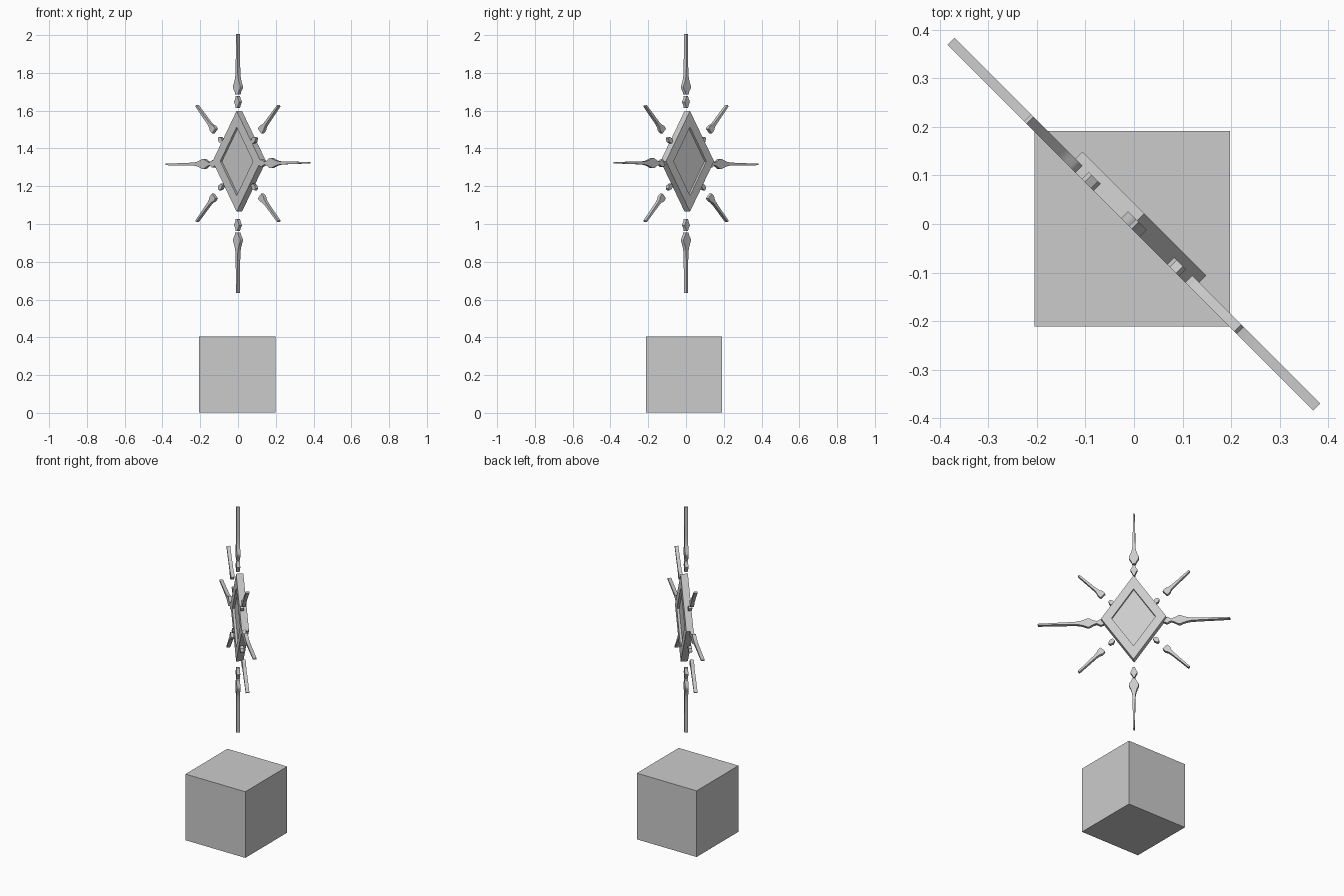
import bpy, bmesh, math
from mathutils import Vector

if "Cube" in bpy.data.objects:
    bpy.data.objects.remove(bpy.data.objects["Cube"])

S = math.sqrt(0.5)
CZ = 1.32  # height of the star centre


def place(u, n, v, cz=CZ):
    # star plane runs diagonally between +x and -y
    return Vector((S * (u + n), S * (n - u), cz + v))


def finish(bm, name, smooth=False):
    bmesh.ops.recalc_face_normals(bm, faces=bm.faces)
    mesh = bpy.data.meshes.new(name)
    bm.to_mesh(mesh)
    bm.free()
    ob = bpy.data.objects.new(name, mesh)
    bpy.context.collection.objects.link(ob)
    if smooth:
        bpy.ops.object.select_all(action='DESELECT')
        ob.select_set(True)
        bpy.context.view_layer.objects.active = ob
        bpy.ops.object.shade_smooth_by_angle(angle=math.radians(35))
    return ob


def flat_part(name, profile, angle, start, scale=1.0, wscale=1.0, smooth=True):
    # mirrored (distance, half width) profile, extruded to an even thickness
    pts = [(r, w) for r, w in profile] + [(r, -w) for r, w in reversed(profile) if w > 0]
    ca, sa = math.cos(angle), math.sin(angle)
    bm = bmesh.new()
    layers = []
    for n in (-0.0105, 0.0095):
        ring = []
        for r, w in pts:
            r, w = start + r * scale, w * wscale
            ring.append(bm.verts.new(place(r * ca - w * sa, n, r * sa + w * ca)))
        layers.append(ring)
        bm.faces.new(ring)
    a, b = layers
    for i in range(len(pts)):
        j = (i + 1) % len(pts)
        bm.faces.new((a[i], a[j], b[j], b[i]))
    return finish(bm, name, smooth)


# base cube
bpy.ops.mesh.primitive_cube_add(size=0.403, location=(-0.004, -0.01, 0.2025))
bpy.context.object.name = "base_cube"

# diamond frame with a recessed panel on both sides
bm = bmesh.new()
rings = []
for k, n in ((0.68, 0.003), (0.68, -0.0105), (1, -0.0105), (1, 0.03), (0.68, 0.03), (0.68, 0.0165)):
    rings.append([bm.verts.new(place(u * k, n, v * k, 1.332))
                  for u, v in ((0.18, 0), (0, 0.267), (-0.18, 0), (0, -0.267))])
for a, b in zip(rings, rings[1:]):
    for i in range(4):
        j = (i + 1) % 4
        bm.faces.new((a[i], a[j], b[j], b[i]))
bm.faces.new(rings[0])
bm.faces.new(rings[-1])
finish(bm, "diamond_frame")

# rays: flared foot, swelling, then a slender shaft
RAY = [(0, 0.010), (0.012, 0.013), (0.034, 0.027), (0.045, 0.027), (0.060, 0.020),
       (0.080, 0.013), (0.105, 0.0085), (0.15, 0.007), (0.315, 0.004)]
SHORT_RAY = [(0, 0.017), (0.012, 0.019), (0.024, 0.018), (0.038, 0.011),
             (0.06, 0.008), (0.19, 0.005)]
GEM = [(0, 0.006), (0.012, 0.009), (0.034, 0.020), (0.052, 0.009), (0.065, 0.006)]
CHIP = [(0, 0.008), (0.018, 0.014), (0.036, 0.006)]

TILT = 0.009
for name, deg, gem_start, ray_start in (("right", 0, 0.15, 0.212), ("top", 90, 0.293, 0.365),
                                        ("left", 180, 0.15, 0.212), ("bottom", 270, 0.293, 0.365)):
    ang = math.radians(deg) + (TILT if deg % 180 == 0 else 0)
    flat_part(name + "_gem", GEM, ang, gem_start)
    flat_part(name + "_ray", RAY, ang, ray_start, scale=1.02)

for i in range(4):
    ang = math.radians(45 + 90 * i)
    flat_part("diagonal_chip_%d" % i, CHIP, ang, 0.158, smooth=False)
    flat_part("diagonal_ray_%d" % i, SHORT_RAY, ang, 0.243)
